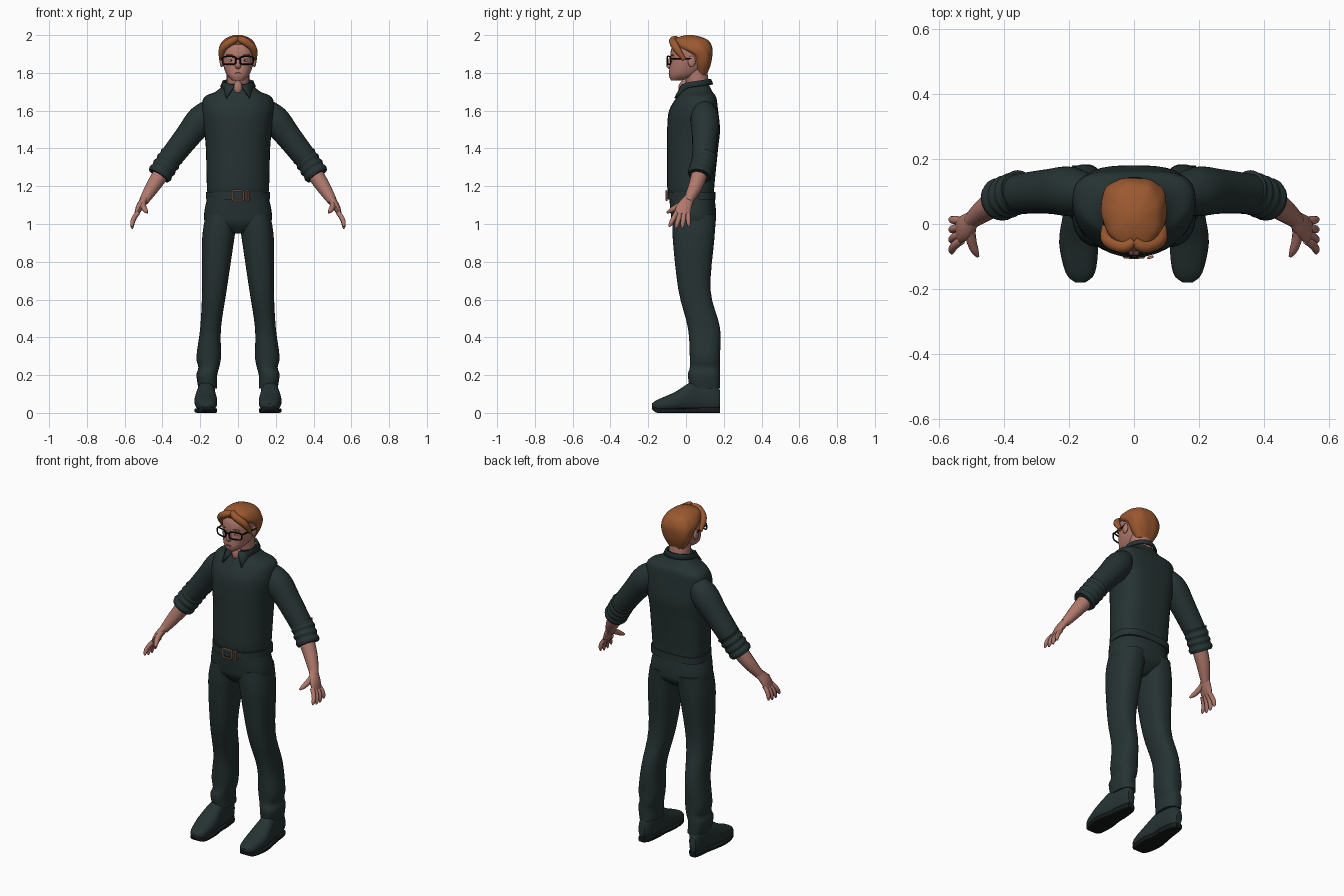
import bpy, bmesh, math
from mathutils import Vector

cube = bpy.data.objects.get("Cube")
if cube:
    bpy.data.objects.remove(cube)


def material(name, *rgb):
    mat = bpy.data.materials.new(name)
    mat.use_nodes = True
    mat.diffuse_color = (*rgb, 1)
    mat.node_tree.nodes["Principled BSDF"].inputs["Base Color"].default_value = (*rgb, 1)
    return mat


CLOTH = material("dark green cloth", .019, .032, .032)
SOLE = material("black sole", .008, .011, .011)
SKIN = material("skin", .43, .19, .15)
LIP = material("lip", .3, .1, .09)
HAIR = material("ginger hair", .33, .1, .03)
PLASTIC = material("black plastic", .006, .006, .006)
COPPER = material("copper", .5, .22, .14)
WHITE = material("eye white", .6, .55, .5)
FORWARD, UP = Vector((0, 1, 0)), Vector((0, 0, 1))
made = []


def finish(name, bm, mat):
    bmesh.ops.recalc_face_normals(bm, faces=bm.faces)
    mesh = bpy.data.meshes.new(name)
    bm.to_mesh(mesh)
    bm.free()
    mesh.materials.append(mat)
    obj = bpy.data.objects.new(name, mesh)
    bpy.context.collection.objects.link(obj)
    made.append(obj)
    return obj


def bridge_rings(name, rings, mat, closed=False):
    """Bridge rings of points into one surface, capped unless closed."""
    bm = bmesh.new()
    loops = [[bm.verts.new(point) for point in ring] for ring in rings]
    pairs = list(zip(loops, loops[1:]))
    if closed:
        pairs.append((loops[-1], loops[0]))
    else:
        bm.faces.new(loops[0])
        bm.faces.new(loops[-1])
    for lower, upper in pairs:
        for i in range(len(lower)):
            bm.faces.new((lower[i - 1], lower[i], upper[i], upper[i - 1]))
    return finish(name, bm, mat)


def spline(rows, steps, closed=False):
    """Smooth interpolation through rows of numbers."""
    rows, out = [Vector(row) for row in rows], []
    count = len(rows)
    for i in range(count if closed else count - 1):
        before, start, end, after = [rows[j % count] if closed else rows[max(0, min(count - 1, j))]
                                     for j in range(i - 1, i + 3)]
        leave, arrive = (end - before) / 2, (after - start) / 2
        for step in range(steps):
            t = step / steps
            ease = t * t * (3 - 2 * t)
            out.append(start.lerp(end, ease) + leave * t * (1 - t) ** 2 - arrive * t * t * (1 - t))
    return out if closed else out + [rows[-1]]


def squircle(angle, power):
    c, s = math.cos(angle), math.sin(angle)
    return math.copysign(abs(c) ** (2 / power), c), math.copysign(abs(s) ** (2 / power), s)


def stack(name, rows, mat, along_y=False, power=2.4, sweep=0, steps=4, ripple=0, side=1, sectors=36):
    """Stack cross-sections; a row is height, half width or two edges, then two depth edges."""
    rows = [row if len(row) == 5 else (row[0], -row[1], *row[1:]) for row in rows]
    rings = []
    for height, left, right, front, back in spline(rows, steps):
        ring = []
        for i in range(sectors):
            angle = math.tau * i / sectors
            c, s = squircle(angle, power)
            wave = 1 + ripple * math.sin(9 * angle + 25 * height)
            across = side * (left + right + (right - left) * c * wave) / 2
            deep = (front + back + (back - front) * s * wave) / 2 + sweep * across * across
            ring.append((across, height, deep) if along_y else (across, deep, height))
        rings.append(ring)
    return bridge_rings(name, rings, mat)


def tube(name, rows, mat, side=1, reference=FORWARD, closed=False, sectors=16, steps=4):
    """Sweep along points given as x, y, z, radius and optional second radius."""
    path = spline([row if len(row) == 5 else (*row, row[3]) for row in rows], steps, closed)
    points = [Vector((side * x, y, z)) for x, y, z, *radii in path]
    rings, last = [], len(points) - 1
    for i, point in enumerate(points):
        after = points[(i + 1) % len(points)] if closed else points[min(last, i + 1)]
        before = points[i - 1] if closed or i else points[0]
        tangent = (after - before).normalized()
        wide = (reference - tangent * tangent.dot(reference)).normalized() * path[i][3]
        thin = tangent.cross(wide.normalized()) * path[i][4]
        angles = [math.tau * j / sectors for j in range(sectors)]
        rings.append([point + wide * math.cos(a) + thin * math.sin(a) for a in angles])
    return bridge_rings(name, rings, mat, closed)


def ball(name, centre, radii, mat):
    bm = bmesh.new()
    bmesh.ops.create_uvsphere(bm, u_segments=20, v_segments=12, radius=1)
    bmesh.ops.scale(bm, vec=radii, verts=bm.verts)
    bmesh.ops.translate(bm, vec=centre, verts=bm.verts)
    return finish(name, bm, mat)


def rim(name, x, z, width, height, mat, power, depth):
    """Rounded rectangular loop facing the front, wrapping back at the sides."""
    rows = []
    for i in range(16):
        c, s = squircle(math.tau * (i + .5) / 16, power)
        across = x + width * c
        rows.append((across, depth + 3 * across * across, z + height * s, .004))
    return tube(name, rows, mat, closed=True, sectors=8, steps=2)


def digit(name, base, tip, radius, side):
    """Bowed finger with a rounded end."""
    rows = []
    for i in range(6):
        t = i / 5
        x, y, z = Vector(base).lerp(Vector(tip), t)
        rows.append((x + .01 * math.sin(math.pi * t), y, z, radius * math.sqrt(1 - .9 * t ** 4)))
    return tube(name, rows, SKIN, side=side, sectors=10)


# Shirt and belt
stack("shirt", [(1.16, .16, -.09, .15), (1.2, .165, -.1, .15), (1.4, .17, -.1, .17), (1.5, .18, -.1, .18),
                (1.6, .19, -.09, .17), (1.67, .18, -.05, .16), (1.7, .12, -.03, .14), (1.74, .07, -.01, .12)],
      CLOTH, sweep=.8)
stack("belt", [(z, .17, -.1, .155) for z in (1.13, 1.17)], CLOTH, sweep=.8, steps=1)
rim("buckle", 0, 1.15, .03, .025, COPPER, 8, -.104)
rim("belt_keeper", .05, 1.15, .006, .025, COPPER, 8, -.11)

# Collar with two pointed wings
bm = bmesh.new()
strips = []
for i in range(41):
    strip = []
    for gap, radius, height, flare, drop in ((14, .07, 1.735, 0, 0), (16, .08, 1.74, 0, .01), (30, .09, 1.715, .04, .06)):
        angle = math.radians(gap + (180 - gap) * i / 20)
        front = 2 * max(0, math.cos(angle)) ** 6
        reach = radius + flare * front
        strip.append(bm.verts.new((reach * math.sin(angle), .05 - reach * math.cos(angle),
                                   height + .012 * (1 - math.cos(angle)) - drop * front)))
    strips.append(strip)
for here, there in zip(strips, strips[1:]):
    for j in range(2):
        bm.faces.new((here[j], there[j], there[j + 1], here[j + 1]))
thickness = finish("collar", bm, CLOTH).modifiers.new("thickness", "SOLIDIFY")
thickness.thickness, thickness.offset = .01, 0

# Trousers, shoes, arms and paired face parts
stack("trouser_seat", [(.95, .04, -.03, .09), (1, .16, -.07, .15), (1.05, .18, -.08, .16), (1.15, .16, -.09, .15)], CLOTH)
leg = [(1.05, 0, .17, -.07, .16), (.92, .02, .19, -.07, .15), (.65, .06, .19, -.04, .13), (.45, .09, .2, .01, .18),
       (.3, .09, .22, .02, .18), (.24, .1, .21, .02, .18), (.2, .11, .22, .01, .18), (.13, .11, .21, .02, .18)]
shoe = [(-.18, .15, .18, .03, .05), (-.15, .12, .21, .01, .07), (-.06, .11, .23, .01, .11), (.02, .12, .22, .01, .16),
        (.07, .12, .21, .01, .17), (.15, .13, .2, .01, .16), (.18, .15, .19, .03, .12)]
sole = [(y, inner, outer, low - .01, low + .015) for y, inner, outer, low, top in shoe[:5]]
heel = [(y, inner, outer, 0, .03) for y, inner, outer, low, top in shoe[4:]]
cuff = [(.35 + .01 * i, .1 - .004 * i, 1.36 - .015 * i, .067 - .006 * (i % 2)) for i in range(8)]

for s, side in ((1, "left_"), (-1, "right_")):
    stack(side + "trouser_leg", leg, CLOTH, side=s)
    stack(side + "shoe", shoe, CLOTH, along_y=True, side=s)
    stack(side + "sole", sole, SOLE, along_y=True, side=s, power=6)
    stack(side + "heel", heel, SOLE, along_y=True, side=s, power=6)

    tube(side + "sleeve", [(.12, .09, 1.64, .04), (.19, .1, 1.56, .075), (.27, .1, 1.46, .068), (.38, .09, 1.32, .06)],
         CLOTH, side=s, sectors=24)
    tube(side + "rolled_cuff", cuff, CLOTH, side=s, sectors=24)
    tube(side + "forearm", [(.39, .08, 1.29, .045), (.45, .05, 1.2, .038), (.5, .01, 1.12, .025)], SKIN, side=s)
    tube(side + "palm", [(.49, .02, 1.14, .025, .02), (.52, -.01, 1.09, .04, .02), (.54, -.02, 1.05, .04, .01)],
         SKIN, side=s)
    for i, finger in enumerate(("index", "middle", "ring", "little")):
        digit(side + finger + "_finger", (.53, -.05 + .02 * i, 1.06),
              (.56, -.09 + .035 * i, .97 + .01 * abs(i - 1.5)), .013, s)
    digit(side + "thumb", (.5, 0, 1.12), (.48, -.1, 1.06), .016, s)

    ball(side + "ear", (s * .087, .03, 1.86), (.01, .02, .03), SKIN)
    ball(side + "eye", (s * .036, -.07, 1.866), (.014, .01, .007), WHITE)
    ball(side + "iris", (s * .036, -.077, 1.866), (.005, .005, .005), PLASTIC)
    ball(side + "eyebrow", (s * .04, -.073, 1.893), (.025, .01, .005), HAIR)
    rim(side + "lens_rim", s * .046, 1.866, .035, .021, PLASTIC, 4, -.1)
    tube(side + "temple_arm", [(.08, -.08, 1.876, .004), (.094, .03, 1.876, .004)], PLASTIC, side=s, reference=UP)
    tube(side + "fringe", [(0, -.05, 1.98, .015), (.03, -.07, 1.97, .02), (.08, -.05, 1.93, .02), (.09, -.01, 1.87, .01)],
         HAIR, side=s)
tube("glasses_bridge", [(x, -.1, 1.874, .004) for x in (-.013, .013)], PLASTIC)

# Neck, head and hair
tube("neck", [(0, .07, 1.68, .06), (0, .05, 1.82, .06)], SKIN, sectors=24)
ball("throat", (0, -.01, 1.72), (.025, .03, .04), SKIN)
stack("head", [(1.76, .03, -.08, -.02), (1.79, .06, -.09, .06), (1.85, .08, -.085, .11),
               (1.92, .085, -.08, .12), (1.96, .07, -.06, .1)], SKIN)
stack("nose", [(1.89, .007, -.085, -.06), (1.84, .015, -.105, -.06), (1.82, .01, -.09, -.06)], SKIN)
ball("lips", (0, -.084, 1.797), (.023, .008, .006), LIP)
stack("hair", [(1.79, .05, .06, .11), (1.84, .08, .04, .13), (1.89, .095, .02, .14), (1.93, .1, -.05, .14),
               (1.97, .08, -.07, .12), (1.99, .05, -.04, .08), (2, .02, 0, .04)], HAIR, ripple=.012, sectors=60)

# Smooth shading that keeps hems sharp
bpy.ops.object.select_all(action="DESELECT")
for obj in made:
    obj.select_set(True)
bpy.context.view_layer.objects.active = made[0]
bpy.ops.object.shade_smooth_by_angle(angle=math.radians(45))
